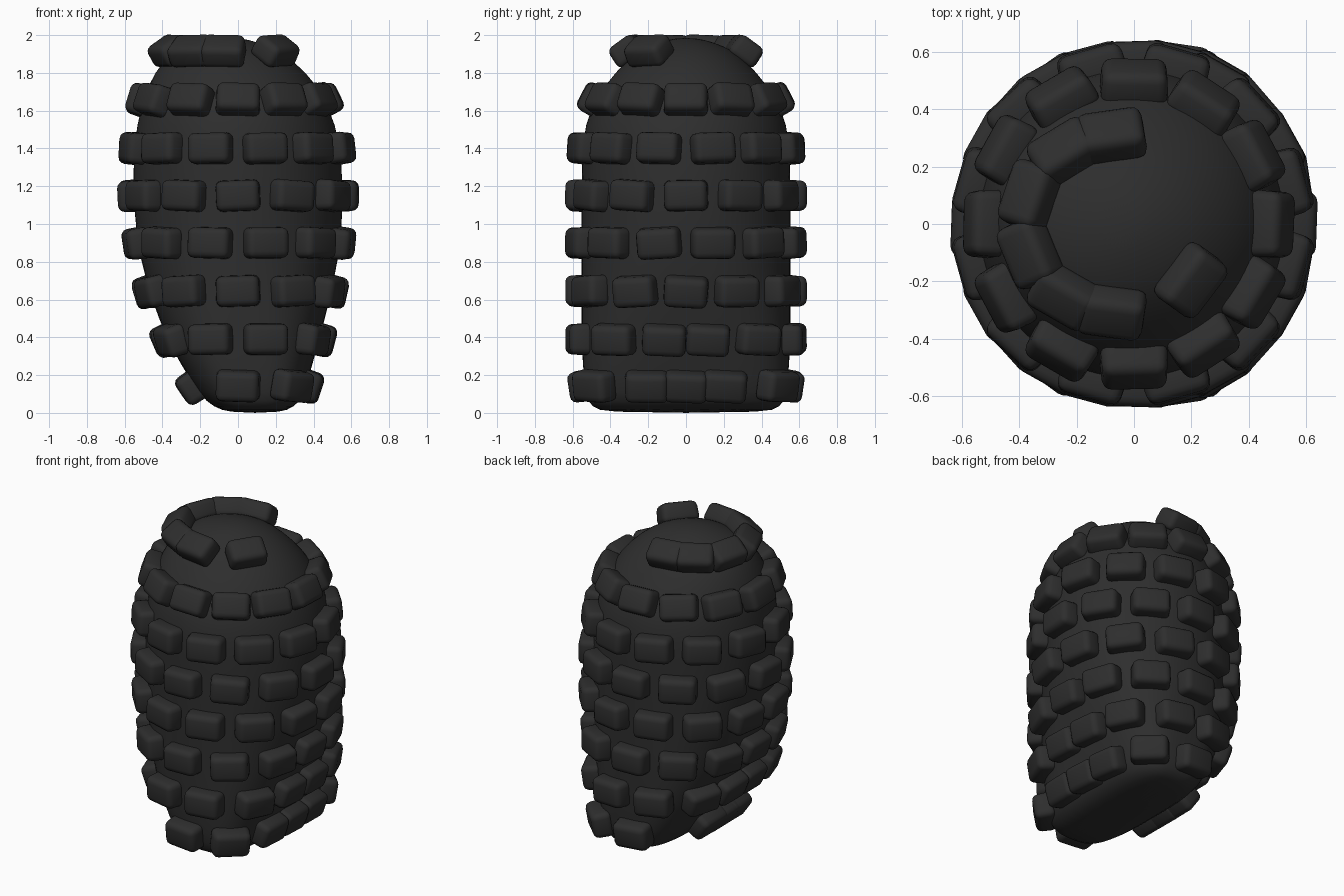
import bpy, bmesh, math, random
from mathutils import Matrix, Vector
from mathutils.bvhtree import BVHTree

random.seed(4)
cube = bpy.data.objects.get("Cube")
if cube:
    bpy.data.objects.remove(cube, do_unlink=True)

# One dark rubber-like colour for everything
mat = bpy.data.materials.new("charcoal")
mat.use_nodes = True
colour = (0.027, 0.027, 0.027, 1)
mat.diffuse_color = colour
bsdf = mat.node_tree.nodes["Principled BSDF"]
bsdf.inputs["Base Color"].default_value = colour
bsdf.inputs["Roughness"].default_value = 0.7


def finish(bm, name):
    """Turn a bmesh into a smooth-shaded mesh in the shared colour."""
    bmesh.ops.recalc_face_normals(bm, faces=bm.faces)
    for f in bm.faces:
        f.smooth = True
    mesh = bpy.data.meshes.new(name)
    bm.to_mesh(mesh)
    bm.free()
    mesh.materials.append(mat)
    return mesh


def add_object(name, mesh, matrix=None):
    ob = bpy.data.objects.new(name, mesh)
    bpy.context.collection.objects.link(ob)
    if matrix is not None:
        ob.matrix_world = matrix
    return ob


# Body: stacked sections (z, min x, max x, half depth, squareness)
sections = [
    (0.00, -0.04, 0.22, 0.43, 3.4),
    (0.03, -0.13, 0.30, 0.50, 3.4),
    (0.09, -0.20, 0.35, 0.535, 3.4),
    (0.28, -0.32, 0.40, 0.55, 3.1),
    (0.49, -0.42, 0.46, 0.555, 2.7),
    (0.70, -0.49, 0.51, 0.555, 2.3),
    (0.92, -0.54, 0.55, 0.555, 2.1),
    (1.20, -0.56, 0.56, 0.555, 2.0),
    (1.45, -0.55, 0.54, 0.55, 2.0),
    (1.60, -0.52, 0.49, 0.515, 2.0),
    (1.75, -0.47, 0.41, 0.42, 2.0),
    (1.85, -0.41, 0.31, 0.33, 2.0),
    (1.92, -0.32, 0.21, 0.25, 2.0),
    (1.965, -0.20, 0.10, 0.14, 2.0),
    (1.985, -0.09, 0.01, 0.05, 2.0),
]
SIDES = 40


def power(v, e):
    return math.copysign(abs(v) ** (2 / e), v)


bm = bmesh.new()
rings = []
for z, x0, x1, ry, e in sections:
    ring = []
    for i in range(SIDES):
        a = math.tau * i / SIDES
        x = (x0 + x1) / 2 + (x1 - x0) / 2 * power(math.cos(a), e)
        ring.append(bm.verts.new((x, ry * power(math.sin(a), e), z)))
    rings.append(ring)
for low, high in zip(rings, rings[1:]):
    for i in range(SIDES):
        j = (i + 1) % SIDES
        bm.faces.new((low[i], low[j], high[j], high[i]))
bm.faces.new(rings[0])
bm.faces.new(rings[-1])
body = add_object("body", finish(bm, "body"))
sub = body.modifiers.new("smooth", 'SUBSURF')
sub.levels = sub.render_levels = 1

# Tread block: rounded brick, local z pointing out of the body
bm = bmesh.new()
bmesh.ops.create_cube(bm, size=1)
for v in bm.verts:
    taper = 0.94 if v.co.z > 0 else 1.0
    v.co = Vector((v.co.x * 0.238 * taper, v.co.y * 0.168 * taper, v.co.z * 0.125))
bmesh.ops.bevel(bm, geom=list(bm.edges), offset=0.034, segments=3,
                profile=0.5, affect='EDGES')
block_mesh = finish(bm, "tread_block")

# Rows of blocks: (height, name, clock angles from the front in degrees)
every = list(range(0, 360, 30))
between = [a + 15 for a in every]
rows = [
    (0.145, "foot", [a for a in every if a not in (210, 330)]),
    (0.39, "lower", between),
    (0.645, "lower_middle", every),
    (0.90, "waist", between),
    (1.15, "middle", every),
    (1.40, "upper_middle", between),
    (1.65, "shoulder", every),
    (1.885, "crown", [45, 195, 225, 255, 285, 315, 345]),
]

tree = BVHTree.FromObject(body, bpy.context.evaluated_depsgraph_get())
for z, name, angles in rows:
    lift = 0.04 if name == "crown" else 0.022
    for n, angle in enumerate(angles):
        a = math.radians(angle)
        out = Vector((math.sin(a), -math.cos(a), 0))
        # Cast inward from outside so the block sits on the outer surface
        hit, normal, _, _ = tree.ray_cast(Vector((0, 0, z)) + out * 3, -out)
        if hit is None:
            continue
        side = Vector((0, 0, 1)).cross(normal).normalized()
        up = normal.cross(side)
        turn = Matrix((side, up, normal)).transposed().to_4x4()
        roll = Matrix.Rotation(math.radians(random.uniform(-4, 4)), 4, 'Z')
        place = Matrix.Translation(hit + normal * lift) @ turn @ roll
        add_object(f"{name}_block_{n + 1}", block_mesh, place)

# Keep the brick edges crisp while the rounded parts stay smooth
bpy.ops.object.select_all(action='DESELECT')
body.select_set(True)
bpy.context.view_layer.objects.active = body
bpy.ops.object.shade_smooth_by_angle(angle=math.radians(50))
